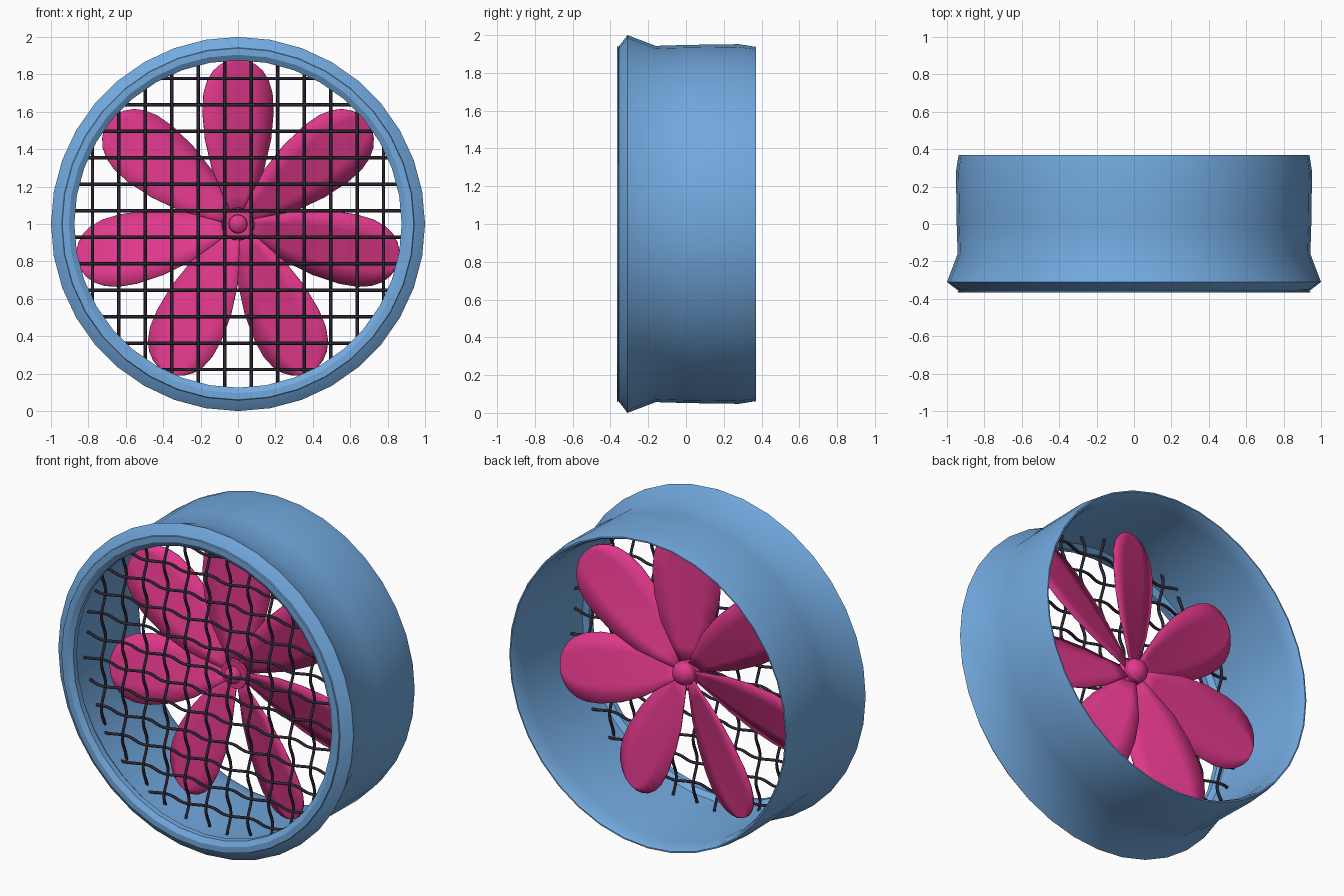
import bpy, bmesh, math
from mathutils import Matrix, Vector

if "Cube" in bpy.data.objects:
    bpy.data.objects.remove(bpy.data.objects["Cube"])

CENTER = Vector((0, 0, 1))


def material(name, rgb):
    m = bpy.data.materials.new(name)
    m.diffuse_color = (*rgb, 1)
    m.use_nodes = True
    m.node_tree.nodes["Principled BSDF"].inputs["Base Color"].default_value = m.diffuse_color
    return m


BLUE = material("blue_paint", (0.17, 0.40, 0.74))
PINK = material("pink_plastic", (0.75, 0.04, 0.26))
DARK = material("dark_wire", (0.025, 0.02, 0.035))


def finish(bm, name, mat, angle=30):
    bmesh.ops.recalc_face_normals(bm, faces=bm.faces)
    mesh = bpy.data.meshes.new(name)
    bm.to_mesh(mesh)
    bm.free()
    ob = bpy.data.objects.new(name, mesh)
    ob.location = CENTER
    bpy.context.collection.objects.link(ob)
    mesh.materials.append(mat)
    bpy.ops.object.select_all(action='DESELECT')
    ob.select_set(True)
    bpy.context.view_layer.objects.active = ob
    bpy.ops.object.shade_smooth_by_angle(angle=math.radians(angle))
    return ob


def lathe(name, profile, mat, sides, closed):
    """Turn (y, radius) points around the y axis."""
    bm = bmesh.new()
    vs = [bm.verts.new((0, y, r)) for y, r in profile]
    edges = [bm.edges.new(p) for p in zip(vs, vs[1:])]
    if closed:
        edges.append(bm.edges.new((vs[-1], vs[0])))
    bmesh.ops.spin(bm, geom=vs + edges, cent=(0, 0, 0), axis=(0, 1, 0),
                   angle=2 * math.pi, steps=sides)
    bmesh.ops.remove_doubles(bm, verts=bm.verts, dist=1e-4)
    return finish(bm, name, mat)


# Housing: flared front lip, straight duct, hollow inside
lathe("housing", [(-0.31, 1.0), (-0.352, 0.945), (-0.356, 0.935), (-0.358, 0.943),
                  (-0.365, 0.94), (-0.365, 0.905), (-0.345, 0.875), (-0.31, 0.875),
                  (-0.28, 0.90), (-0.16, 0.905), (0.28, 0.91), (0.35, 0.92),
                  (0.37, 0.93), (0.37, 0.938), (0.28, 0.952), (0.0, 0.948),
                  (-0.16, 0.943)], BLUE, 36, True)

# Hub: rear dome, front collar and knob
lathe("hub", [(-0.095, 0), (-0.09, 0.025), (-0.075, 0.043), (-0.055, 0.05),
              (-0.04, 0.05), (-0.04, 0.085), (-0.025, 0.088), (0.0, 0.07),
              (0.03, 0.07), (0.055, 0.055), (0.07, 0.03), (0.075, 0)], PINK, 24, False)

# Blades: pitched petals, seven around the hub
PETAL = [(0.04, 0.03), (0.15, 0.078), (0.29, 0.138), (0.45, 0.176), (0.60, 0.19),
         (0.70, 0.184), (0.77, 0.163), (0.82, 0.132), (0.855, 0.092),
         (0.875, 0.05), (0.881, 0.012)]
bm = bmesh.new()
for i in range(7):
    rot = Matrix.Rotation(i * 2 * math.pi / 7, 3, 'Y')
    rows = []
    for r, w in PETAL:
        pitch = 0.26 + 0.2 * (1 - r / 0.88)
        rows.append([bm.verts.new(rot @ Vector((w * t, w * t * pitch - 0.01, r)))
                     for t in (-1, -0.5, 0, 0.5, 1)])
    for a, b in zip(rows, rows[1:]):
        for j in range(4):
            bm.faces.new((a[j], a[j + 1], b[j + 1], b[j]))
blades = finish(bm, "blades", PINK)
solid = blades.modifiers.new("thickness", 'SOLIDIFY')
solid.thickness = 0.008
solid.offset = 0

# Grille: woven wires that weave over and under each other
PITCH, AMP, WIRE, REACH, GRILLE_Y = 0.1415, 0.02, 0.009, 0.905, -0.19


def wire(bm, k, upright):
    off = (k - 5.5) * PITCH
    half = math.sqrt(REACH ** 2 - off ** 2)
    n = max(8, int(half / 0.0118))
    phase = (-1) ** k * (1 if upright else -1)
    prev = None
    for i in range(n + 1):
        u = -half + 2 * half * i / n
        y = GRILLE_Y + phase * AMP * math.sin(math.pi * u / PITCH)
        slope = phase * AMP * math.pi / PITCH * math.cos(math.pi * u / PITCH)
        nu, ny = Vector((-slope, 1)).normalized()
        ring = []
        for j in range(6):
            a = j * math.pi / 3
            p, q = WIRE * math.cos(a), WIRE * math.sin(a)
            along, depth, side = u + nu * q, y + ny * q, off + p
            ring.append(bm.verts.new((side, depth, along) if upright
                                     else (along, depth, side)))
        if prev:
            for j in range(6):
                bm.faces.new((prev[j], prev[(j + 1) % 6], ring[(j + 1) % 6], ring[j]))
        else:
            bm.faces.new(ring)
        prev = ring
    bm.faces.new(prev)


for name, upright in (("grille_upright_wires", True), ("grille_level_wires", False)):
    bm = bmesh.new()
    for k in range(12):
        wire(bm, k, upright)
    finish(bm, name, DARK, 65)
